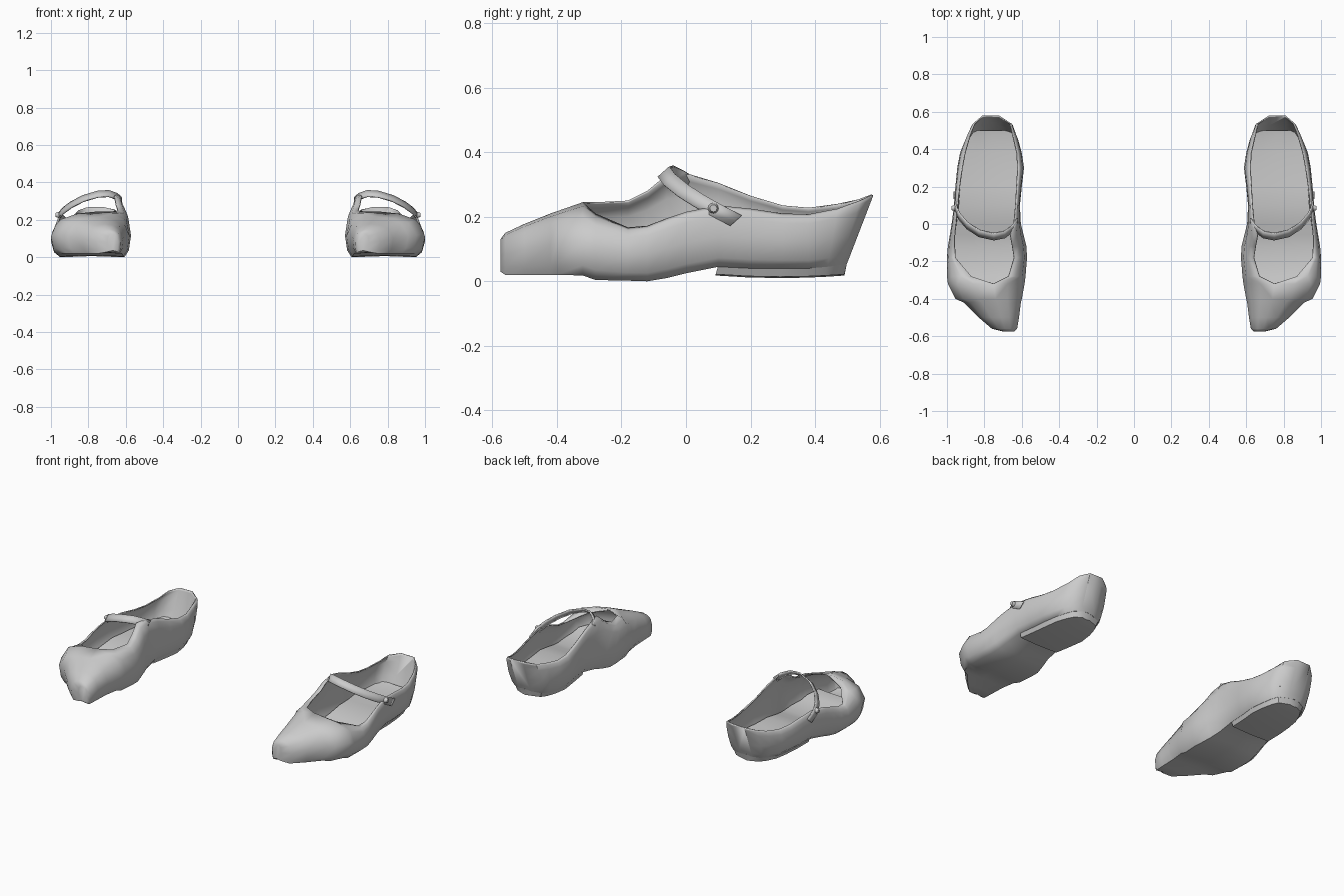
import bpy, bmesh, math
from mathutils import Vector

cube = bpy.data.objects.get("Cube")
if cube:
    bpy.data.objects.remove(cube)

grey = bpy.data.materials.new("light_grey")
grey.use_nodes = True
tone = (0.6, 0.6, 0.6, 1)
grey.diffuse_color = tone
grey.node_tree.nodes["Principled BSDF"].inputs["Base Color"].default_value = tone


def lerp(a, b, t):
    return a + (b - a) * t


def finish(name, bm, angle=40, thickness=0):
    """Turn a bmesh of the left part into a mirrored pair."""
    bmesh.ops.remove_doubles(bm, verts=bm.verts, dist=0.0005)
    bmesh.ops.recalc_face_normals(bm, faces=bm.faces)
    mesh = bpy.data.meshes.new(name)
    bm.to_mesh(mesh)
    bm.free()
    mesh.materials.append(grey)
    mesh.shade_smooth()
    mesh.set_sharp_from_angle(angle=math.radians(angle))
    obj = bpy.data.objects.new(name, mesh)
    bpy.context.collection.objects.link(obj)
    if thickness:
        solid = obj.modifiers.new("thickness", 'SOLIDIFY')
        solid.thickness = thickness
        solid.offset = -1
    mirror = obj.modifiers.new("pair", 'MIRROR')
    mirror.use_mirror_merge = False
    return obj


def loft(sections, caps=False, closed=False):
    """Skin a row of equal-length sections with quads."""
    bm = bmesh.new()
    rows = [[bm.verts.new(p) for p in s] for s in sections]
    n = len(rows[0])
    for a, b in zip(rows, rows[1:]):
        for i in range(n if closed else n - 1):
            j = (i + 1) % n
            bm.faces.new((a[i], a[j], b[j], b[i]))
    if caps:
        bm.faces.new(rows[0])
        bm.faces.new(rows[-1])
    return bm


# Stations from toe to heel: y, inner x, outer x, sole z, inner rim x z, outer rim x z
stations = [
    (-.575, .64, .70, .03, .67, .13, .67, .13),
    (-.56, .625, .76, .02, .69, .15, .69, .15),
    (-.5, .615, .83, .02, .71, .178, .71, .178),
    (-.42, .605, .91, .02, .73, .21, .73, .21),
    (-.4, .60, .955, .02, .74, .217, .74, .217),
    (-.32, .585, .995, .018, .75, .245, .75, .245),
    (-.28, .58, 1, .004, .67, .245, .87, .21),
    (-.18, .572, 1, .002, .64, .25, .955, .167),
    (-.12, .575, .995, 0, .65, .28, .96, .172),
    (-.06, .59, .985, .01, .66, .33, .96, .195),
    (0, .605, .975, .025, .64, .335, .955, .215),
    (.1, .61, .962, .045, .63, .305, .945, .235),
    (.2, .60, .955, .04, .625, .265, .935, .225),
    (.3, .588, .945, .04, .62, .235, .92, .21),
    (.38, .60, .93, .04, .625, .228, .905, .208),
    (.47, .62, .90, .045, .645, .24, .88, .225),
    (.54, .645, .87, .05, .66, .255, .855, .25),
    (.58, .72, .81, .055, .72, .267, .81, .265),
]


def wall(y, edge, foot, sole, rim_x, rim_z):
    """One side of a cross-section, from rim down to sole."""
    low_y = y if y < .4 else lerp(.4, y, .55)
    mid = lerp(sole, min(rim_z, .23), .5)
    pts = [(rim_x, rim_z)]
    for tx, tz in ((.55, .9), (.2, .65), (0, 0)):
        pts.append((lerp(edge, rim_x, tx), lerp(mid, rim_z, tz)))
    pts += [(lerp(edge, foot, .35), lerp(sole, mid, .3)), (foot, sole)]
    return [(x, lerp(low_y, y, (z - sole) / (rim_z - sole)), z) for x, z in pts]


# Shoe uppers with closed toes, open throat and slanted heel back
sections, footbed, heel = [], [], []
for y, xi, xo, sole, rix, riz, rox, roz in stations:
    w = xo - xi
    inner = wall(y, xi, xi + w * .08, sole, rix, riz)
    outer = wall(y, xo, xo - w * .11, sole, rox, roz)
    sections.append(inner + [((xi + xo) / 2, inner[-1][1], sole + .006)] + outer[::-1])
    if -.45 < y < .56:
        z = sole + .06
        fy = min(y, .5)
        footbed.append([(lerp(xi, xo, t), fy, z - .008 * math.sin(t * math.pi))
                        for t in (.06, .25, .5, .75, .93)])
    if y >= .1:
        low_y = inner[-1][1]
        a, b = xi + w * .08, xo - w * .11
        rise = .01 + .2 * (low_y - .3) ** 2
        heel.append([(a, low_y, sole + .004), (a + .012, low_y - .008, rise + .004),
                     ((a + b) / 2, low_y - .008, rise),
                     (b - .012, low_y - .008, rise + .004), (b, low_y, sole + .004)])
finish("shoe_uppers", loft(sections, caps=True), 50, .007)

# Insoles and low heel blocks
finish("insoles", loft(footbed))
finish("heel_blocks", loft(heel, caps=True, closed=True), 35)

# Instep straps: an arched ribbon from inner rim to outer side
path = [(.62, .01, .305), (.645, -.025, .327), (.69, -.058, .343), (.75, -.07, .34),
        (.83, -.052, .316), (.895, -.01, .282), (.938, .04, .25),
        (.96, .09, .222), (.964, .155, .188)]
half = Vector((0, .018, .016))
ribbon = [[Vector(p) - half, Vector(p), Vector(p) + half] for p in path]
finish("instep_straps", loft(ribbon), 50, .008)

# Strap buttons
bm = bmesh.new()
bmesh.ops.create_cone(bm, cap_ends=True, segments=12, radius1=.017, radius2=.011, depth=.02)
for v in bm.verts:
    x, y, z = v.co
    v.co = (.966 + z, .085 + x, .226 + y)
finish("strap_buttons", bm)
